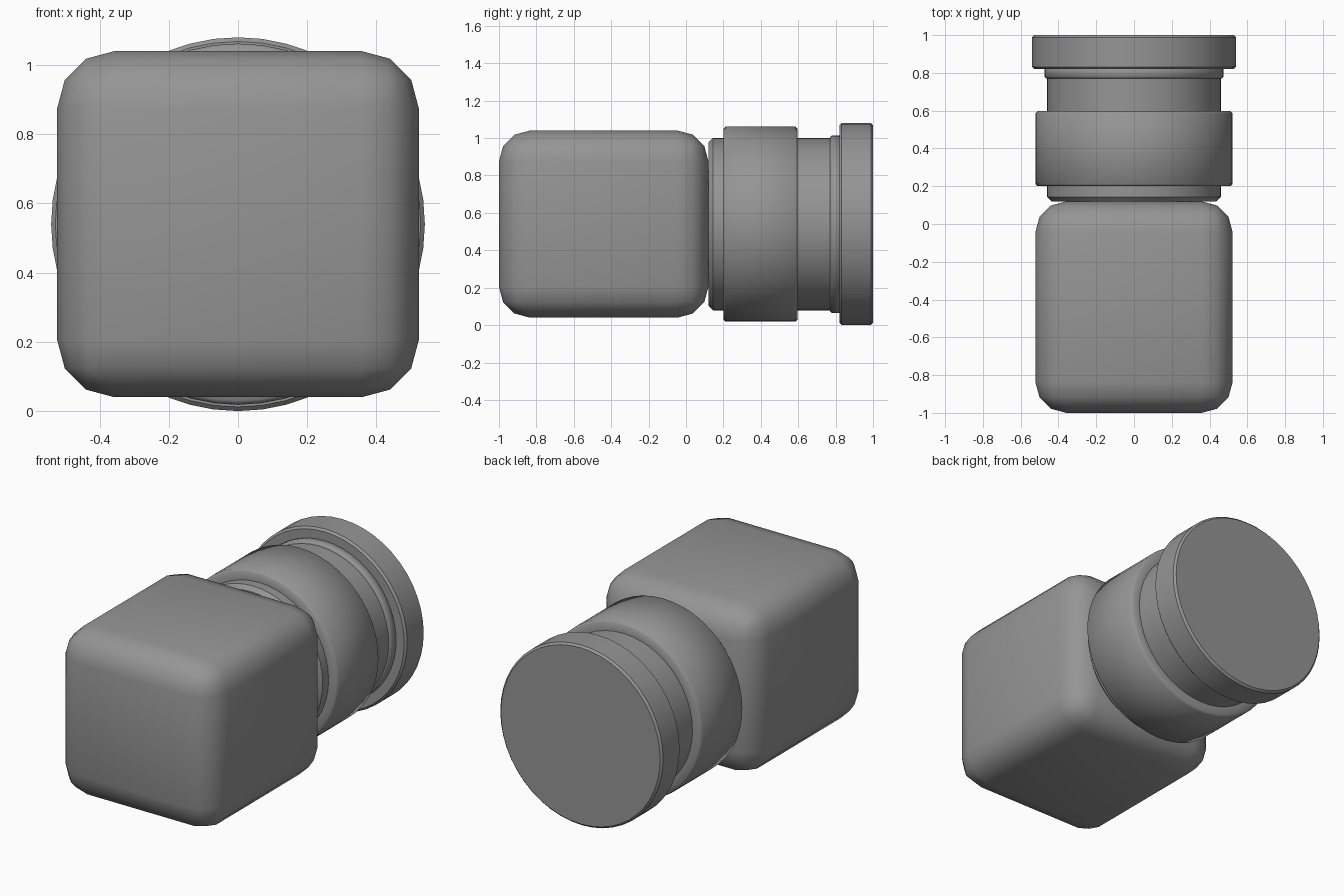
import bpy, bmesh, math
from mathutils import Matrix

if "Cube" in bpy.data.objects:
    bpy.data.objects.remove(bpy.data.objects["Cube"])

AXIS_Z = 0.54   # height of the round parts' axis
SIDES = 48

dark_grey = bpy.data.materials.new("dark_grey")
dark_grey.diffuse_color = (0.3, 0.3, 0.3, 1)
dark_grey.use_nodes = True
dark_grey.node_tree.nodes["Principled BSDF"].inputs["Base Color"].default_value = dark_grey.diffuse_color


def finish(name, bm, angle):
    bmesh.ops.recalc_face_normals(bm, faces=bm.faces[:])
    mesh = bpy.data.meshes.new(name)
    bm.to_mesh(mesh)
    bm.free()
    mesh.materials.append(dark_grey)
    ob = bpy.data.objects.new(name, mesh)
    bpy.context.collection.objects.link(ob)
    bpy.ops.object.select_all(action='DESELECT')
    ob.select_set(True)
    bpy.context.view_layer.objects.active = ob
    bpy.ops.object.shade_smooth_by_angle(angle=math.radians(angle))
    return ob


def drum(name, y0, y1, radius, bevel, angle=30, inset=0):
    """Closed cylinder along y with chamfered rims; an inset softens the end faces."""
    bm = bmesh.new()
    place = Matrix.Translation((0, (y0 + y1) / 2, AXIS_Z)) @ Matrix.Rotation(math.pi / 2, 4, 'X')
    bmesh.ops.create_cone(bm, cap_ends=True, segments=SIDES, radius1=radius,
                          radius2=radius, depth=y1 - y0, matrix=place)
    rims = [e for e in bm.edges if abs(e.verts[0].co.y - e.verts[1].co.y) < 1e-4]
    bmesh.ops.bevel(bm, geom=rims, offset=bevel, segments=1,
                    profile=0.5, affect='EDGES')
    if inset:
        caps = [f for f in bm.faces if len(f.verts) > 4]
        bmesh.ops.inset_individual(bm, faces=caps, thickness=inset)
    return finish(name, bm, angle)


# Rounded block at the front
bm = bmesh.new()
bmesh.ops.create_cube(bm, size=1, matrix=Matrix.Translation((0, -0.44, AXIS_Z))
                      @ Matrix.Diagonal((1.045, 1.12, 1.0, 1)))
bmesh.ops.bevel(bm, geom=bm.edges[:], offset=0.165, segments=3,
                profile=0.5, affect='EDGES')
finish("block_body", bm, 60)

# Round neck with its collars and end cap
drum("neck", 0.12, 0.83, 0.461, 0.024)
drum("wide_collar", 0.20, 0.597, 0.522, 0.012, 60, 0.05)
drum("thin_ring", 0.77, 0.83, 0.475, 0.01, 60, 0.01)
drum("end_cap", 0.82, 1.0, 0.54, 0.012)
